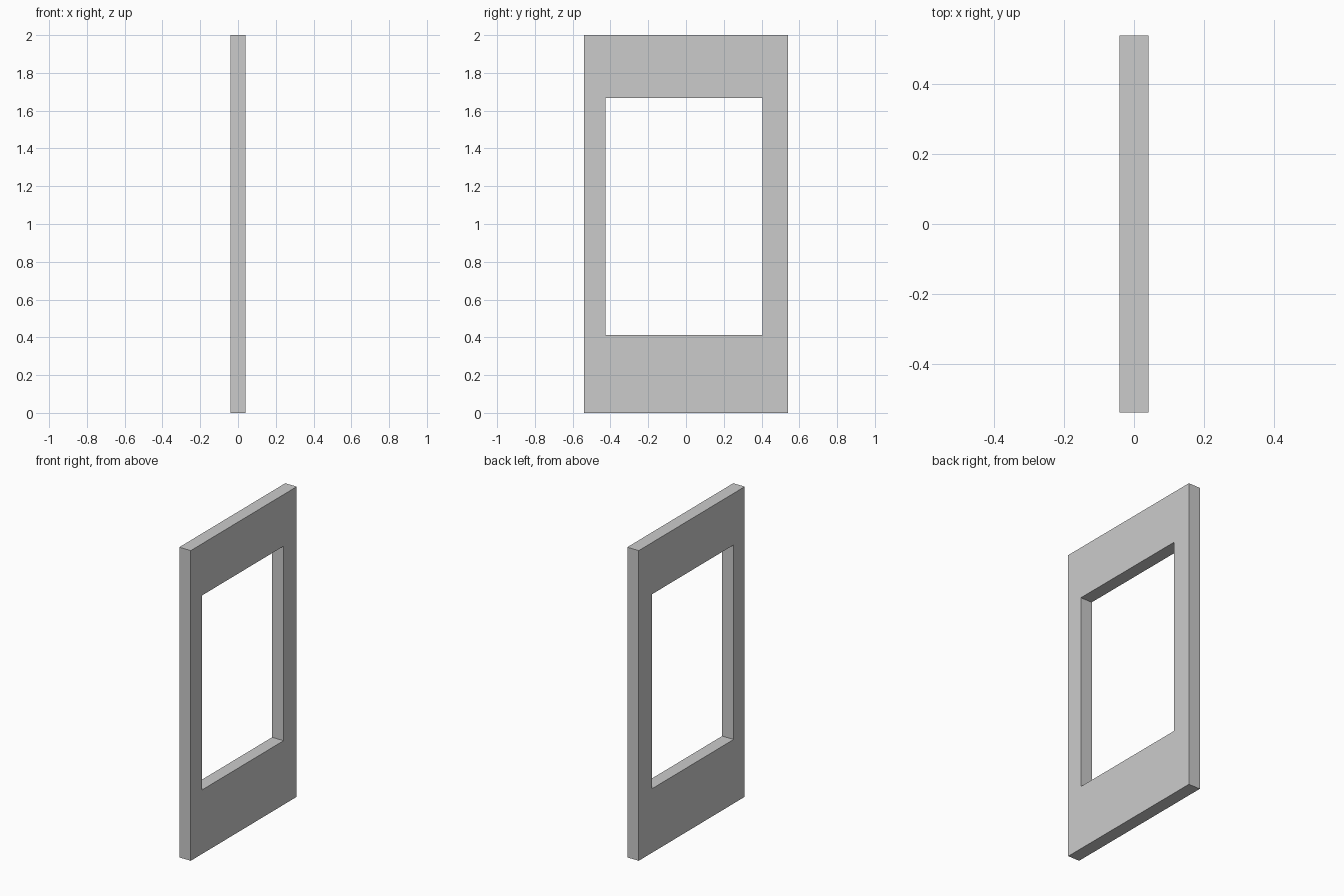
import bpy, bmesh

if "Cube" in bpy.data.objects:
    bpy.data.objects.remove(bpy.data.objects["Cube"])

HALF_T = 0.041                       # half thickness along x
OUTER = (-0.54, 0.54, 0.0, 2.0)      # y min, y max, z min, z max
OPENING = (-0.427, 0.406, 0.413, 1.667)


def ring(bm, rect, x):
    y0, y1, z0, z1 = rect
    return [bm.verts.new((x, y, z)) for y, z in ((y0, z0), (y1, z0), (y1, z1), (y0, z1))]


# Flat panel with an off-centre rectangular opening
bm = bmesh.new()
front_out, front_in = ring(bm, OUTER, HALF_T), ring(bm, OPENING, HALF_T)
back_out, back_in = ring(bm, OUTER, -HALF_T), ring(bm, OPENING, -HALF_T)

# Bridge the four rings in a closed loop: front, opening, back, outer edge
loops = [front_out, front_in, back_in, back_out]
for k in range(4):
    a, b = loops[k], loops[(k + 1) % 4]
    for i in range(4):
        j = (i + 1) % 4
        bm.faces.new((a[i], a[j], b[j], b[i]))
bmesh.ops.recalc_face_normals(bm, faces=bm.faces)

mesh = bpy.data.meshes.new("panel_frame")
bm.to_mesh(mesh)
bm.free()
bpy.context.collection.objects.link(bpy.data.objects.new("panel_frame", mesh))
